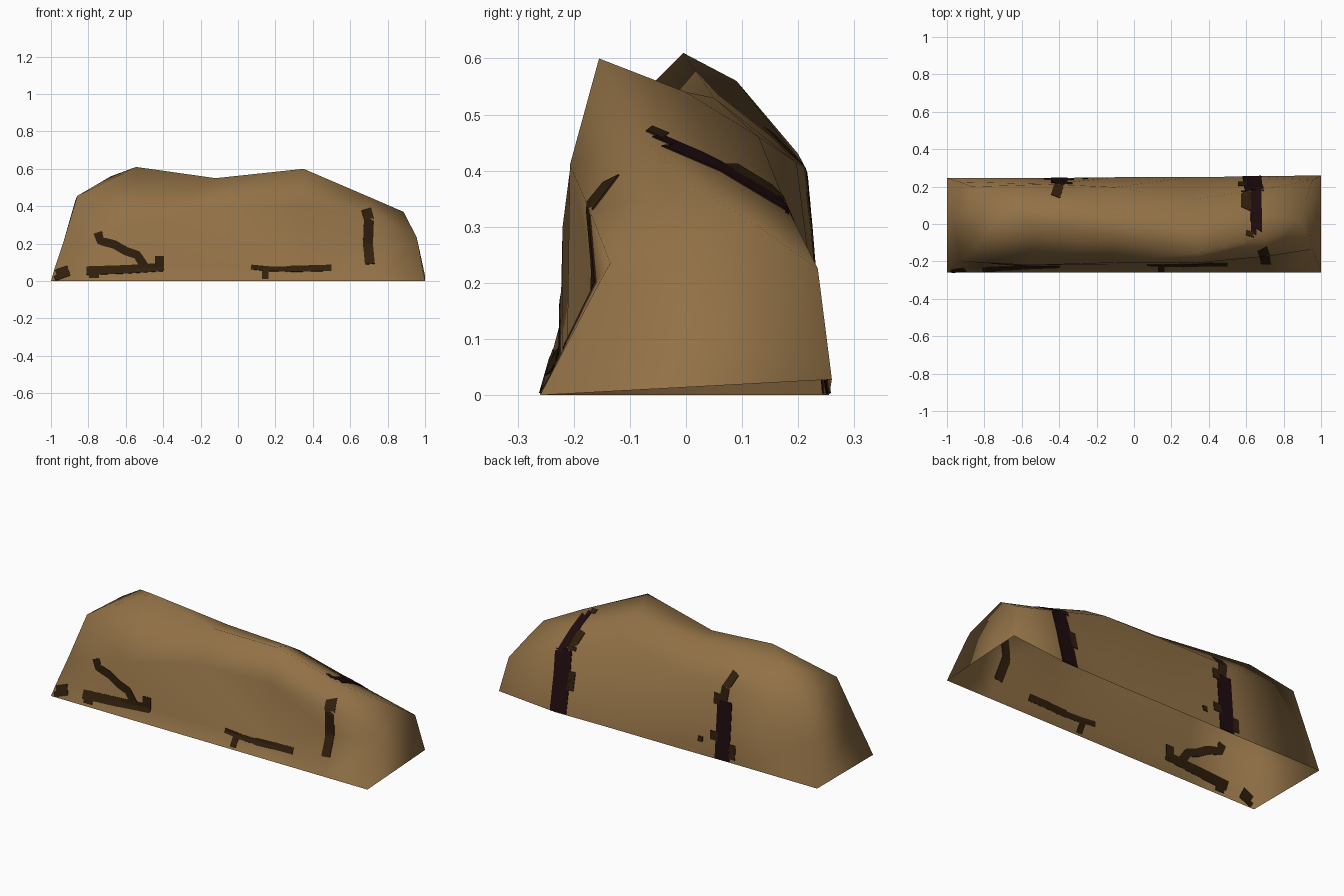
import bpy, bmesh, math
from mathutils import Vector
from mathutils.bvhtree import BVHTree

if "Cube" in bpy.data.objects:
    bpy.data.objects.remove(bpy.data.objects["Cube"])


def material(name, rgb):
    m = bpy.data.materials.new(name)
    m.diffuse_color = (*rgb, 1)
    m.use_nodes = True
    m.node_tree.nodes["Principled BSDF"].inputs["Base Color"].default_value = m.diffuse_color
    return m


BROWN = material("rock brown", (0.288, 0.167, 0.062))
CRACK = material("crack brown", (0.029, 0.0135, 0.0037))
DEEP = material("deep crack", (0.014, 0.0035, 0.0045))


def finish(bm, name, mat):
    mesh = bpy.data.meshes.new(name)
    bm.to_mesh(mesh)
    ob = bpy.data.objects.new(name, mesh)
    bpy.context.collection.objects.link(ob)
    mesh.materials.append(mat)
    return ob


# Rock: cross-sections from left to right, each running
# front foot, front hollow, front shoulder, ridge, top, back shoulder, back foot
SECTIONS = [
    [(-1, -.26, 0), (-.98, -.24, .07), (-.93, -.2, .22), (-.86, -.134, .455),
     (-.87, .2, .43), (-.93, .225, .22), (-1, .245, 0)],
    [(-.55, -.26, 0), (-.55, -.225, .07), (-.55, -.22, .3), (-.545, -.005, .61),
     (-.68, .09, .56), (-.44, .213, .405), (-.5, .245, 0)],
    [(-.1, -.26, 0), (-.1, -.22, .07), (-.1, -.207, .4), (-.12, -.065, .55),
     (-.1, .05, .53), (-.1, .197, .415), (-.1, .25, 0)],
    [(.35, -.26, 0), (.35, -.212, .07), (.35, -.207, .41), (.35, -.155, .6),
     (.32, 0, .54), (.3, .13, .46), (.3, .25, 0)],
    [(.72, -.26, 0), (.72, -.16, .2), (.72, -.172, .33), (.7, -.07, .45),
     (.68, .06, .4), (.65, .18, .335), (.65, .255, 0)],
    [(1, -.26, 0), (.963, -.155, .2), (.955, -.135, .235), (.885, .02, .37),
     (.92, .13, .3), (.955, .235, .225), (1, .26, .028)],
]
bm = bmesh.new()
rows = [[bm.verts.new(p) for p in s] for s in SECTIONS]
for a, b in zip(rows, rows[1:]):
    for i in range(6):
        bm.faces.new((a[i], b[i], b[i + 1], a[i + 1]))
bm.faces.new(rows[0])          # left end
bm.faces.new(rows[-1][::-1])   # right end; the underside stays open
bmesh.ops.recalc_face_normals(bm, faces=bm.faces)
bmesh.ops.triangulate(bm, faces=bm.faces)
tree = BVHTree.FromBMesh(bm)
rock = finish(bm, "rock", BROWN)
bm.free()
bpy.context.view_layer.objects.active = rock
rock.select_set(True)
bpy.ops.object.shade_smooth_by_angle(angle=math.radians(120))


def crack(name, path, width, mat, side):
    """Drape a thin ribbon, drawn in x and z, on the front (-1) or back (1)."""
    pts = []
    path = [Vector(p) for p in path]
    for p, q in zip(path, path[1:]):
        n = max(2, int((q - p).length / 0.015))
        pts += [p.lerp(q, k / n) for k in range(n)]
    pts.append(path[-1])
    bm = bmesh.new()
    rows = []
    for i, p in enumerate(pts):
        t = (pts[min(i + 2, len(pts) - 1)] - pts[max(i - 2, 0)]).normalized()
        row = []
        for k in (-0.5, 0, 0.5):
            x = p.x - t.y * k * width
            z = max(0.003, p.y + t.x * k * width)
            hit = tree.ray_cast(Vector((x, 2 * side, z)), Vector((0, -side, 0)))[0]
            row.append(bm.verts.new(hit) if hit else None)
        rows.append(row)
    for a, b in zip(rows, rows[1:]):
        for k in range(2):
            quad = (a[k], a[k + 1], b[k + 1], b[k])
            if all(quad):
                bm.faces.new(quad)
    bmesh.ops.recalc_face_normals(bm, faces=bm.faces)
    ob = finish(bm, name, mat)
    bm.free()
    mod = ob.modifiers.new("thickness", 'SOLIDIFY')
    mod.thickness = 0.006
    mod.offset = 0


# Front cracks
FRONT = [
    ([(-.985, .025), (-.95, .04), (-.905, .055)], .055),
    ([(-.77, .015), (-.77, .05)], .055),
    ([(-.81, .055), (-.6, .062), (-.4, .075)], .045),
    ([(-.42, .06), (-.42, .135)], .05),
    ([(-.75, .26), (-.735, .215), (-.66, .195), (-.6, .16), (-.54, .14), (-.5, .08)], .045),
    ([(.07, .075), (.17, .065), (.28, .062)], .026),
    ([(.26, .064), (.5, .07)], .033),
    ([(.145, .06), (.145, .01)], .035),
    ([(.685, .385), (.7, .33), (.695, .2), (.705, .09)], .053),
]
for path, w in FRONT:
    crack("front_crack", path, w, CRACK, -1)

# Deep cracks down the back
crack("back_deep_crack_right", [(.63, 0), (.635, .2), (.645, .33)], .1, DEEP, 1)
crack("back_deep_crack_right_top", [(.65, .32), (.655, .46)], .06, DEEP, 1)
crack("back_deep_crack_left", [(-.4, 0), (-.4, .33)], .09, DEEP, 1)

# Smaller cracks branching from them
BACK = [
    ([(.575, .13), (.575, .23)], .04),
    ([(.6, .335), (.6, .41)], .055),
    ([(.6, .478), (.64, .47)], .025),
    ([(-.39, .33), (-.4, .4), (-.42, .47)], .05),
    ([(-.35, .3), (-.35, .36)], .04),
    ([(-.46, .02), (-.46, .1)], .04),
    ([(-.345, .1), (-.345, .15)], .05),
    ([(-.26, .07), (-.26, .1)], .03),
]
for path, w in BACK:
    crack("back_crack", path, w, CRACK, 1)
